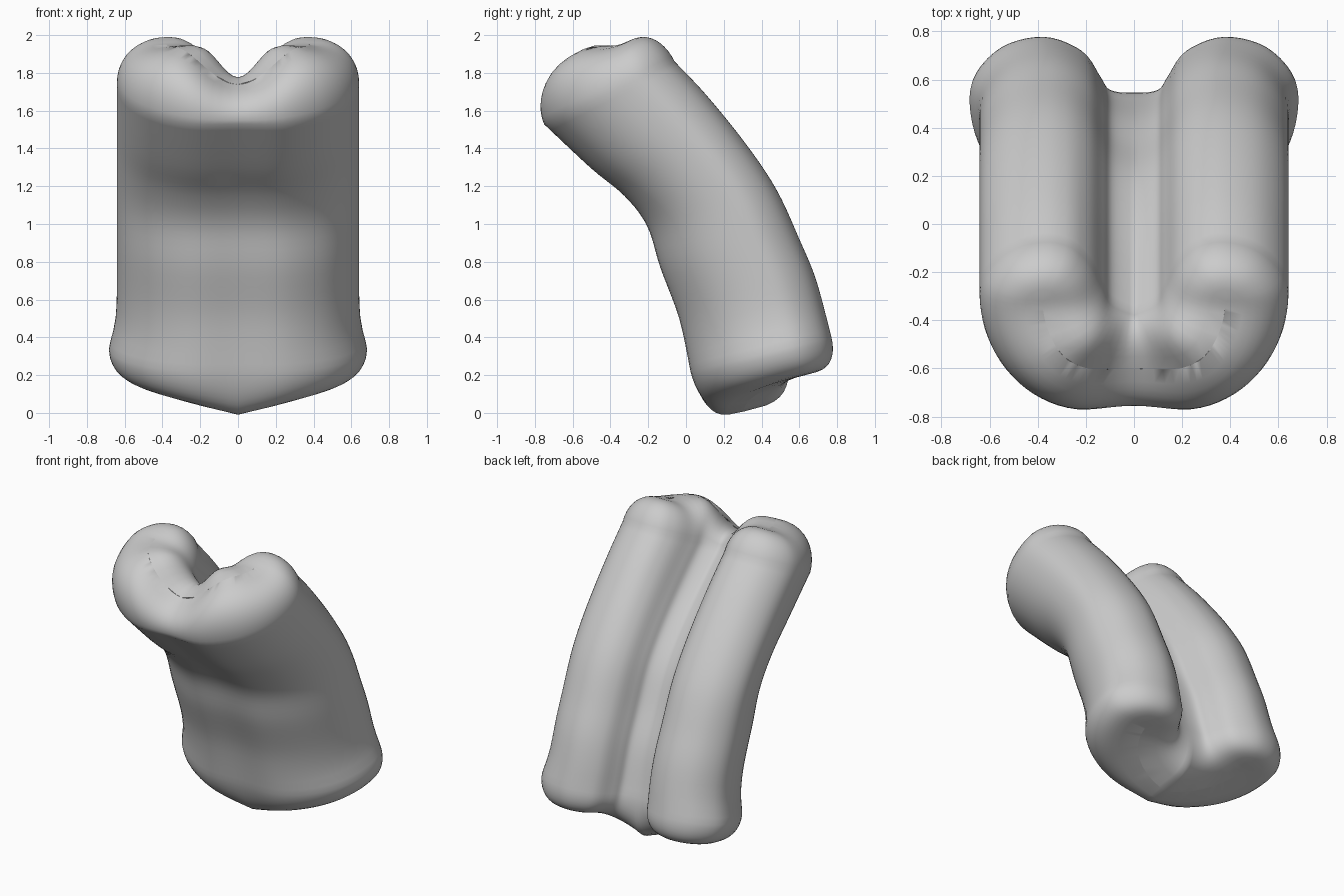
import bpy, bmesh, math
from mathutils import Vector

cube = bpy.data.objects.get("Cube")
if cube:
    bpy.data.objects.remove(cube, do_unlink=True)


def smooth_path(points, steps, closed=False):
    """Catmull-Rom curve through points of any dimension."""
    pts = [Vector(p) for p in points]
    n = len(pts)
    pick = (lambda i: pts[i % n]) if closed else (lambda i: pts[max(0, min(n - 1, i))])
    out = []
    for i in range(n if closed else n - 1):
        a, b, c, d = (pick(i + k) for k in (-1, 0, 1, 2))
        for s in range(steps):
            t = s / steps
            out.append(0.5 * (2 * b + (c - a) * t + (2 * a - 5 * b + 4 * c - d) * t ** 2
                              + (3 * b - a - 3 * c + d) * t ** 3))
    if not closed:
        out.append(pts[-1])
    return out


# Half of the U section: side, depth (front to back), place along the core arc
half = [(0, 0, 0), (.24, 0, .33), (.43, .11, .55), (.56, .29, .7), (.63, .52, .85),
        (.63, .76, 1), (.52, .94, 1), (.35, 1, 1), (.2, .92, 1), (.13, .78, .9),
        (.09, .7, .45), (0, .68, 0)]
mirrored = [(-x, d, -u) for x, d, u in half[-2:0:-1]]
section = smooth_path(half + mirrored, 5, closed=True)

# Spine stations from bottom to top: front y, z, back y, z
stations = smooth_path([(.03, .22, .77, .4), (-.03, .5, .69, .7), (-.13, .77, .6, .92),
                        (-.2, .99, .48, 1.18), (-.32, 1.15, .32, 1.42),
                        (-.5, 1.3, .11, 1.68), (-.745, 1.53, -.06, 1.86)], 5)
last = len(stations) - 1


def ring(index, angle=0, end=0):
    """One section; angle rounds it over toward its core arc at an end."""
    station = stations[index]
    front, back = Vector(station[:2]), Vector(station[2:])
    across = back - front
    axis = Vector((-across.y, across.x)).normalized()
    flare = 1 + .065 * math.exp(-(index / 2.2) ** 2)
    # The bottom end is squarer than the top end
    shrink = max(0, math.cos(angle)) ** (.5 if end < 0 else .7)
    points = []
    for x, d, u in section:
        # The groove deepens toward the top
        if d > .5:
            d -= .13 * index / last * max(0, 1 - abs(x) / .25)
        turn = max(-1, min(1, u)) * math.pi / 2
        core_x, core_d = .38 * math.sin(turn), .75 - .46 * math.cos(turn)
        px = (core_x + (x - core_x) * shrink) * flare
        pd = core_d + (d - core_d) * shrink
        if end < 0:
            reach = .272 - .29 * abs(core_x)
        else:
            reach = .125 + .08 * math.sin(turn) ** 2 + .1 * math.sin(2 * turn) ** 2
        p = front + across * pd + axis * end * reach * math.sin(angle)
        points.append((px, p.x, p.y))
    return points


# Folded body: rounded bottom, swept middle, rounded top
angles = [math.pi / 2 * k / 10 for k in range(1, 11)]
rings = [ring(0, a, -1) for a in reversed(angles)]
rings += [ring(i) for i in range(last + 1)]
rings += [ring(last, a, 1) for a in angles]

bm = bmesh.new()
grid = [[bm.verts.new(p) for p in r] for r in rings]
n = len(section)
for low, high in zip(grid, grid[1:]):
    for j in range(n):
        bm.faces.new((low[j], low[(j + 1) % n], high[(j + 1) % n], high[j]))

# Seal the two ends along the core arc
bmesh.ops.remove_doubles(bm, verts=grid[0] + grid[-1], dist=.008)
bmesh.ops.holes_fill(bm, edges=[e for e in bm.edges if e.is_boundary], sides=0)
bmesh.ops.triangulate(bm, faces=[f for f in bm.faces if len(f.verts) > 4])
bmesh.ops.recalc_face_normals(bm, faces=bm.faces[:])

mesh = bpy.data.meshes.new("folded_body")
bm.to_mesh(mesh)
bm.free()
body = bpy.data.objects.new("folded_body", mesh)
bpy.context.collection.objects.link(body)

mat = bpy.data.materials.new("light_grey")
mat.use_nodes = True
grey = (.6, .6, .6, 1)
mat.diffuse_color = grey
mat.node_tree.nodes["Principled BSDF"].inputs["Base Color"].default_value = grey
mesh.materials.append(mat)

bpy.context.view_layer.objects.active = body
body.select_set(True)
bpy.ops.object.shade_smooth_by_angle(angle=math.radians(60))
